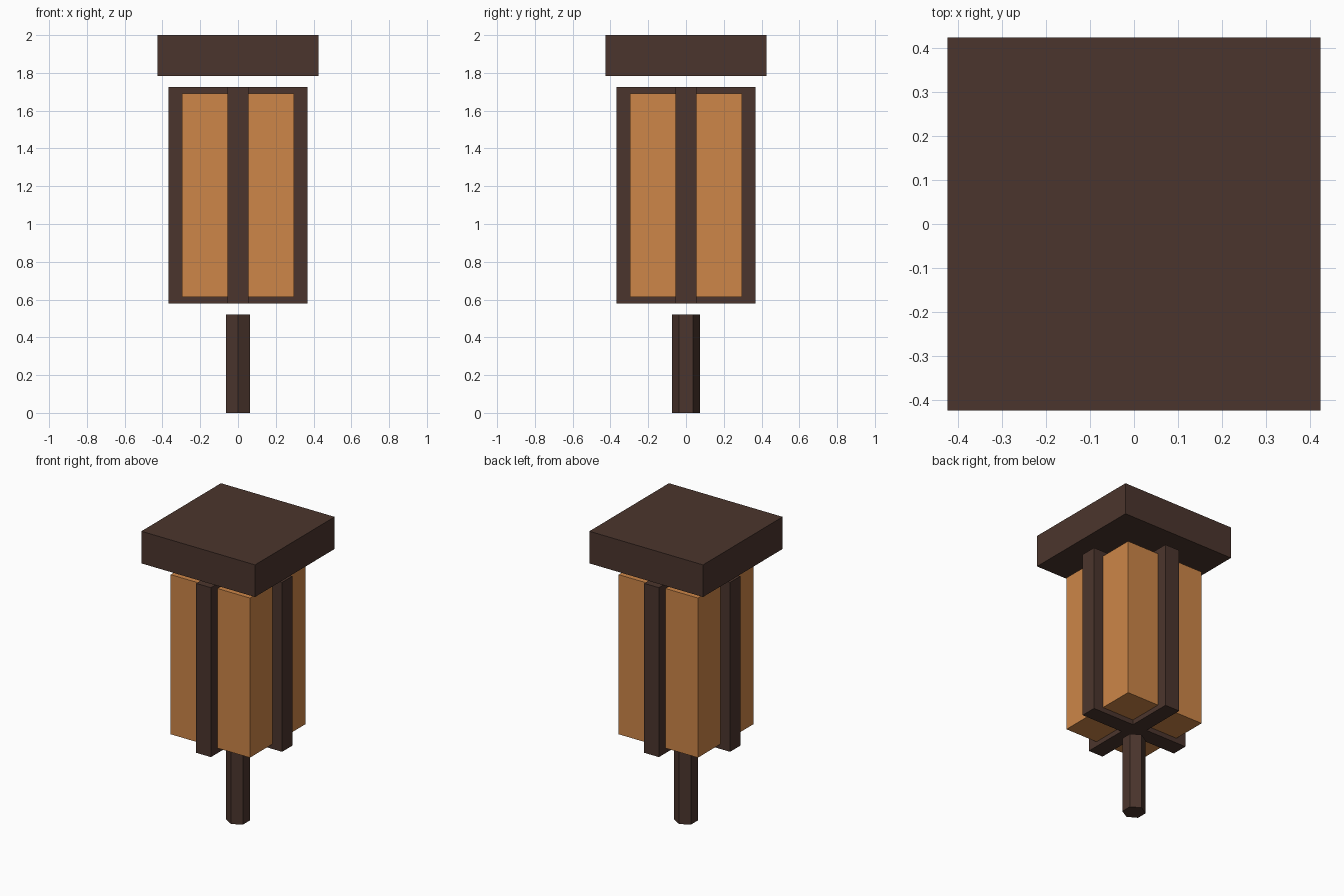
import bpy, bmesh, math

if "Cube" in bpy.data.objects:
    bpy.data.objects.remove(bpy.data.objects["Cube"])


def material(name, rgb):
    def lin(c):
        c /= 255
        return c / 12.92 if c <= 0.04045 else ((c + 0.055) / 1.055) ** 2.4
    m = bpy.data.materials.new(name)
    m.diffuse_color = (*[lin(c) for c in rgb], 1)
    m.use_nodes = True
    m.node_tree.nodes["Principled BSDF"].inputs["Base Color"].default_value = m.diffuse_color
    return m


def prism(name, outline, z0, z1, mat):
    """Extrude a flat outline straight up from z0 to z1."""
    bm = bmesh.new()
    face = bm.faces.new([bm.verts.new((x, y, z0)) for x, y in outline])
    top = bmesh.ops.extrude_face_region(bm, geom=[face])["geom"]
    for v in top:
        if isinstance(v, bmesh.types.BMVert):
            v.co.z = z1
    bmesh.ops.recalc_face_normals(bm, faces=bm.faces)
    me = bpy.data.meshes.new(name)
    bm.to_mesh(me)
    bm.free()
    me.materials.append(mat)
    ob = bpy.data.objects.new(name, me)
    bpy.context.collection.objects.link(ob)
    return ob


def square(h):
    return [(-h, -h), (h, -h), (h, h), (-h, h)]


dark = material("dark brown wood", (75, 53, 45))
amber = material("amber panel", (205, 134, 72))

# Hexagonal post with points facing front and back
post = [(0.073 * math.sin(math.radians(60 * i)), 0.073 * math.cos(math.radians(60 * i)))
        for i in range(6)]
prism("post", post, 0, 0.52, dark)

# Amber body
prism("lantern_body", square(0.296), 0.613, 1.692, amber)

# Cross-shaped frame running through the body: one arm turned four times
w, r = 0.055, 0.368
cross = []
for i in range(4):
    c, s = [(1, 0), (0, 1), (-1, 0), (0, -1)][i]
    cross += [(c * x - s * y, s * x + c * y) for x, y in [(r, -w), (r, w), (w, w)]]
prism("cross_frame", cross, 0.58, 1.725, dark)

# Square cap floating above the body
prism("cap", square(0.425), 1.783, 2.0, dark)
